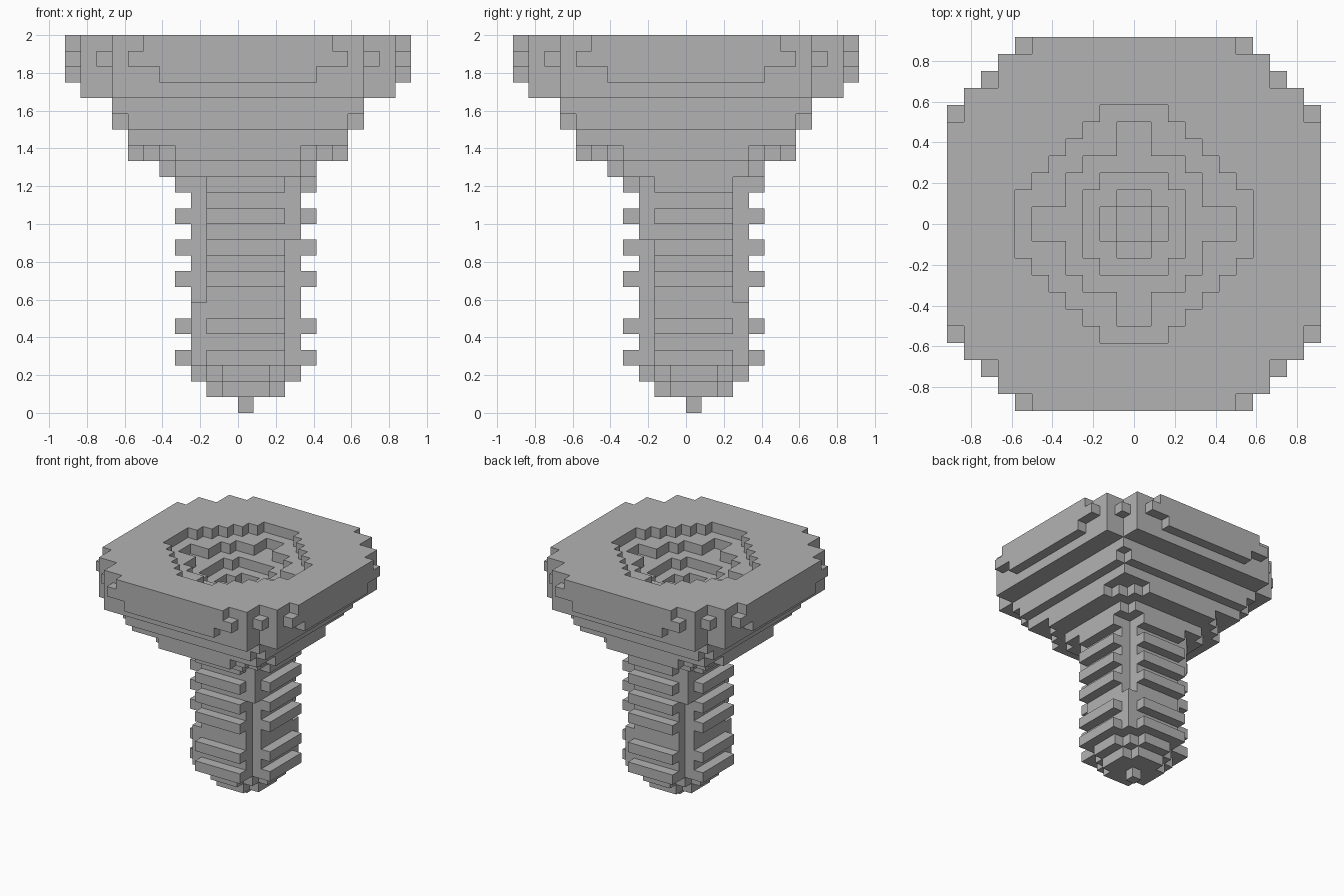
import bpy
import bmesh
from mathutils import Vector

if "Cube" in bpy.data.objects:
    bpy.data.objects.remove(bpy.data.objects["Cube"], do_unlink=True)

UNIT = 1 / 12  # edge of one block

grey = bpy.data.materials.new("steel_grey")
grey.use_nodes = True
grey.diffuse_color = (0.45, 0.45, 0.45, 1)
bsdf = next(n for n in grey.node_tree.nodes if n.type == 'BSDF_PRINCIPLED')
bsdf.inputs["Base Color"].default_value = grey.diffuse_color


def plan(size, cuts=(), odd=False):
    """Square of blocks; cuts shorten the rows from the rim inward."""
    def rank(i):
        return abs(i) + 1 if odd else max(i + 1, -i)

    def half(row):
        return size - cuts[size - row] if size - row < len(cuts) else size

    span = range(-size, size + 1)
    return {(i, j) for i in span for j in span
            if max(rank(i), rank(j)) <= size
            and rank(i) <= half(rank(j)) and rank(j) <= half(rank(i))}


def layer(z, *args, **kw):
    return {(i, j, z) for i, j in plan(*args, **kw)}


# Head: stepped underside widening up to the flat top
head = set()
for z, size, cuts in [(15, 5, [1]), (16, 7, [3, 2, 1]), (17, 7, []),
                      (18, 8, [1]), (19, 8, []), (20, 10, [2, 2]),
                      (21, 11, [6, 3, 3, 1, 1, 1]), (22, 11, [4, 3, 2, 1]),
                      (23, 11, [5, 3, 3, 1, 1])]:
    head |= layer(z, size, cuts)

# Socket: terraced recess, one block deeper at each ring
for z, size, cuts in [(23, 7, [5, 4, 3, 2, 1]), (22, 6, [5, 5, 3, 2, 2]),
                      (21, 3, [1]), (20, 2, [1]), (19, 1, [])]:
    head -= layer(z, size, cuts)

# Shank: square column with notched corners
shank = set()
for z in range(3, 15):
    shank |= layer(z, 4, odd=True)
for z in range(3, 11):
    shank -= {(3, -3, z), (-3, 3, z)}
for z in range(7, 15):
    shank -= {(-3, -3, z), (3, 3, z)}

# Thread: raised bands on the four sides of the shank
thread = set()
for z in (3, 5, 8, 10, 12, 14):
    thread |= layer(z, 5, [2, 1], odd=True) - layer(z, 4, odd=True)

# Tip: steps down to a single block
tip = layer(0, 1, odd=True) | layer(1, 3, [1], odd=True) | layer(2, 4, [2, 1], odd=True)

parts = {"head": head, "shank": shank, "thread": thread, "tip": tip}
solid = set().union(*parts.values())


def build(name, cells):
    """Mesh only the block faces that are exposed."""
    bm = bmesh.new()
    for cell in cells:
        centre = Vector(cell) + Vector((0.5, 0.5, 0.5))
        for axis in range(3):
            for sign in (-1, 1):
                normal = Vector((0, 0, 0))
                normal[axis] = sign
                if tuple(int(c + n) for c, n in zip(cell, normal)) in solid:
                    continue
                u = Vector((0, 0, 0))
                u[(axis + 1) % 3] = 0.5
                v = normal.cross(u)
                mid = centre + normal / 2
                corners = (mid - u - v, mid + u - v, mid + u + v, mid - u + v)
                bm.faces.new([bm.verts.new(p * UNIT) for p in corners])
    bmesh.ops.remove_doubles(bm, verts=bm.verts, dist=UNIT / 100)
    bmesh.ops.dissolve_limit(bm, angle_limit=0.01, verts=bm.verts, edges=bm.edges)
    mesh = bpy.data.meshes.new(name)
    bm.to_mesh(mesh)
    bm.free()
    mesh.materials.append(grey)
    bpy.context.collection.objects.link(bpy.data.objects.new(name, mesh))


for part_name, part_cells in parts.items():
    build(part_name, part_cells)
